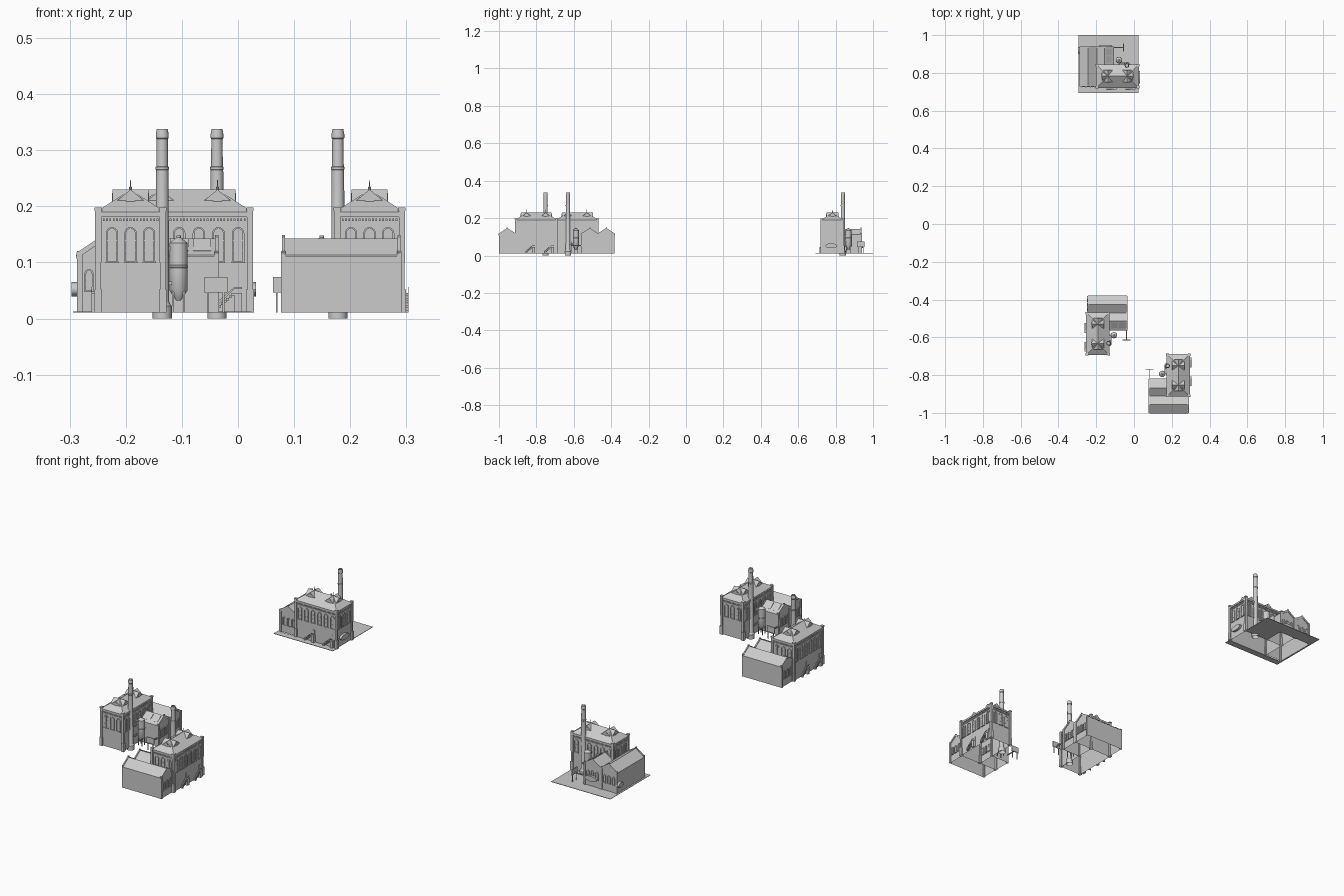
import bpy, bmesh
from math import pi, sin, cos
from mathutils import Matrix, Vector

if "Cube" in bpy.data.objects:
    bpy.data.objects.remove(bpy.data.objects["Cube"])

# Main hall footprint, base level and eaves (layout of the rear building)
X0, X1, Y0, Y1, B = -0.196, 0.0215, 0.725, 0.84, 0.011
CX, CY = (X0 + X1) / 2, (Y0 + Y1) / 2
T = Matrix.Translation
I = Matrix()

# The same building stands three times, turned by quarter turns
PLACES = [I,
          T((-0.974, -0.6685, 0)) @ Matrix.Rotation(-pi / 2, 4, 'Z'),
          T((1.017, -0.7135, 0)) @ Matrix.Rotation(pi / 2, 4, 'Z')]
TAGS = ["rear", "left", "right"]


def finish(bm, name, smooth=False, places=3):
    bmesh.ops.recalc_face_normals(bm, faces=bm.faces)
    me = bpy.data.meshes.new(name)
    bm.to_mesh(me)
    bm.free()
    for i in range(places):
        ob = bpy.data.objects.new(f"{name}_{TAGS[i]}", me)
        ob.matrix_world = PLACES[i]
        bpy.context.collection.objects.link(ob)
    if smooth:
        bpy.ops.object.select_all(action='DESELECT')
        ob.select_set(True)
        bpy.context.view_layer.objects.active = ob
        bpy.ops.object.shade_smooth_by_angle(angle=0.6)


def box(bm, x0, x1, y0, y1, z0, z1, m=I, open_base=False):
    prism(bm, [(x0, z0), (x1, z0), (x1, z1), (x0, z1)], y0, y1, m, open_base)


def prism(bm, prof, y0, y1, m=I, open_base=False):
    """Extrude an (x, z) outline along y."""
    a, b = ([bm.verts.new(m @ Vector((x, y, z))) for x, z in prof] for y in (y0, y1))
    bm.faces.new(a)
    bm.faces.new(b)
    n = len(prof)
    for i in range(1 if open_base else 0, n):
        j = (i + 1) % n
        bm.faces.new((a[i], a[j], b[j], b[i]))


def lathe(bm, x, y, prof, n=24):
    """Turn an (r, z) profile around a vertical axis."""
    rings = [[bm.verts.new((x + r * cos(2 * pi * i / n), y + r * sin(2 * pi * i / n), z))
              for i in range(n)] for r, z in prof]
    for a, b in zip(rings, rings[1:]):
        for i in range(n):
            j = (i + 1) % n
            bm.faces.new((a[i], a[j], b[j], b[i]))
    bm.faces.new(rings[-1])


def arch(w, z0, z1, n=8):
    return [(-w, z0)] + [(-w * cos(pi * i / n), z1 - w + w * sin(pi * i / n))
                         for i in range(n + 1)] + [(w, z0)]


def window(bm, m, w, z0, z1, f=0.003, d=0.003):
    """Raised arched frame with glazing bars."""
    o, k = arch(w, z0, z1), arch(w - f, z0, z1 - f)
    L = [[bm.verts.new(m @ Vector((x, y, z))) for x, z in p]
         for p, y in ((o, 0), (o, -d), (k, -d), (k, 0))]
    for a, b in zip(L, L[1:]):
        for i in range(len(o) - 1):
            bm.faces.new((a[i], a[i + 1], b[i + 1], b[i]))
    box(bm, -0.0006, 0.0006, -0.001, 0, z0, z1 - f, m)
    for t in (0.3, 0.6):
        z = z0 + t * (z1 - z0)
        box(bm, -w + f, w - f, -0.001, 0, z, z + 0.001, m)
    box(bm, -w - 0.001, w + 0.001, -0.004, 0, z0 - 0.003, z0, m)


# Each wall: local x along the wall, local -y outwards
LX, LY = X1 - X0, Y1 - Y0
WALLS = [(T((CX, Y0, 0)), LX, 6),
         (T((X1, CY, 0)) @ Matrix.Rotation(pi / 2, 4, 'Z'), LY, 3),
         (T((CX, Y1, 0)) @ Matrix.Rotation(pi, 4, 'Z'), LX, 6),
         (T((X0, CY, 0)) @ Matrix.Rotation(-pi / 2, 4, 'Z'), LY, 3)]

# Main hall shell, corner piers
bm = bmesh.new()
box(bm, X0, X1, Y0, Y1, B, 0.19, open_base=True)
finish(bm, "hall_walls")
bm = bmesh.new()
for x in (X0, X1):
    for y in (Y0, Y1):
        box(bm, x - .0055, x + .0055, y - .0055, y + .0055, 0.1, 0.196, open_base=True)
        box(bm, x - .007, x + .007, y - .007, y + .007, B, 0.052, open_base=True)
        box(bm, x - .005, x + .005, y - .005, y + .005, 0.052, 0.1)
        box(bm, x - .0065, x + .0065, y - .0065, y + .0065, 0.192, 0.198)
finish(bm, "corner_piers")

# Tall arched windows, dentil course and cornice on every wall
win, trim = bmesh.new(), bmesh.new()
for m, L, n in WALLS:
    pitch = 0.035 if n == 6 else 0.033
    for i in range(n):
        window(win, m @ T(((i - (n - 1) / 2) * pitch, 0, 0)), 0.011, 0.102, 0.163)
    box(trim, -L / 2, L / 2, -0.004, 0, 0.181, 0.19, m)
    box(trim, -L / 2, L / 2, -0.002, 0, 0.169, 0.172, m)
    k = int(L / 0.006)
    for i in range(k):
        x = (i - (k - 1) / 2) * 0.006
        box(trim, x - .0015, x + .0015, -0.003, 0, 0.174, 0.178, m)
finish(win, "arched_windows")
finish(trim, "cornice")

# Hipped roof with gabled dormers on three sides of each end
bm = bmesh.new()
e = 0.004
R0, R1, RZ = X0 + 0.058, X1 - 0.058, 0.23
c = [bm.verts.new(v) for v in ((X0 - e, Y0 - e, .19), (X1 + e, Y0 - e, .19), (X1 + e, Y1 + e, .19),
                               (X0 - e, Y1 + e, .19), (R0, CY, RZ), (R1, CY, RZ))]
for f in ((0, 1, 5, 4), (1, 2, 5), (2, 3, 4, 5), (3, 0, 4)):
    bm.faces.new([c[i] for i in f])
finish(bm, "hall_roof")
bm = bmesh.new()
for x, turns in ((R0, (0, 2, 3)), (R1, (0, 1, 2))):
    for t in turns:
        m = T((x, CY, 0)) @ Matrix.Rotation(t * pi / 2, 4, 'Z')
        prism(bm, [(-.024, .21), (.024, .21), (0, RZ)], -0.032, 0, m)
        prism(bm, arch(0.008, 0.208, 0.224), -0.033, -0.031, m)
    lathe(bm, x, CY, [(.0025, .229), (.0025, .234), (.0008, .236), (.0005, .247)], 8)
finish(bm, "roof_dormers")

# Two gabled sheds: (x0, x1, ridge x, y0, y1)
SHEDS = [(-0.286, -0.197, -0.243, 0.73, 0.936), (-0.197, -0.108, -0.155, 0.84, 0.936)]
EZ, PZ = 0.112, 0.143
walls, roofs, cop, wins = (bmesh.new() for _ in range(4))
for x0, x1, r, y0, y1 in SHEDS:
    prism(walls, [(x0, B), (x1, B), (x1, EZ), (r, PZ - .003), (x0, EZ)], y0, y1, open_base=True)
    prism(roofs, [(x0 - .003, EZ - .002), (r, PZ - .004), (x1 + .003, EZ - .002),
                  (x1 + .003, EZ + .001), (r, PZ), (x0 - .003, EZ + .001)], y0, y1)
    for y in (y0, y1):
        prism(cop, [(x0 - .002, EZ - .006), (r, PZ - .006), (x1 + .002, EZ - .006),
                    (x1 + .002, EZ + .005), (r, PZ + .004), (x0 - .002, EZ + .005)], y - .003, y + .003)
        for x in (x0 + .004, x1 - .004):
            box(cop, x - .005, x + .005, y - .004, y + .004, B, EZ + .008, open_base=True)
        box(cop, r - .003, r + .003, y - .003, y + .003, PZ, PZ + .006)
    for m in (T((0, y0, 0)), T((0, y1, 0)) @ Matrix.Rotation(pi, 4, 'Z')):
        for dx in (-.024, 0, .024):
            s = 1 if m[0][0] > 0 else -1
            window(wins, m @ T((s * (x0 + x1) / 2 + dx, 0, 0)), 0.008, 0.05, 0.088)
for y in (0.87, 0.91):  # raised skylight on the inner slope
    prism(roofs, [(-.147, .143), (-.118, .121), (-.118, .117), (-.147, .137)], y - .016, y + .016)
finish(walls, "shed_walls")
finish(roofs, "shed_roofs")
finish(cop, "shed_copings")
finish(wins, "shed_windows")

# Tapered chimney with footing, bands and crown
bm = bmesh.new()
lathe(bm, -0.0375, 0.839, [(.017, 0), (.017, .022), (.014, .026), (.0122, .03), (.0112, .265), (.012, .266),
                           (.012, .27), (.0105, .271), (.01, .32), (.0115, .322), (.0115, .328),
                           (.0095, .338), (.007, .338), (.007, .325)])
finish(bm, "chimney", True)

# Yard silo on legs, and its outlet pipe
bm = bmesh.new()
tx, ty = -0.08, 0.868
lathe(bm, tx, ty, [(.004, .032), (.016, .05), (.016, .09), (.0168, .091), (.0168, .094), (.016, .095),
                   (.016, .135), (.004, .144), (.004, .148)])
finish(bm, "silo", True)
bm = bmesh.new()
for i in range(4):
    a = pi / 4 + i * pi / 2
    x, y = tx + .014 * cos(a), ty + .014 * sin(a)
    box(bm, x - .0015, x + .0015, y - .0015, y + .0015, B, .075)
box(bm, tx - .003, tx + .003, Y1, ty, .12, .128)
box(bm, tx, -0.04, ty - .018, ty - .012, .06, .066)
finish(bm, "silo_legs_and_pipes")

# Walkway out of the shed corner with a cross panel on posts
bm = bmesh.new()
box(bm, -0.108, -0.055, .932, .936, .05, .055)
box(bm, -0.057, -0.053, .914, .955, .046, .074)
for y in (.92, .948):
    box(bm, -0.0565, -0.0535, y - .0015, y + .0015, B, .05)
finish(bm, "yard_gantry")

# Entrance stairs along the front wall
bm = bmesh.new()
for sx, n in ((-0.145, 8), (-0.045, 8)):
    for i in range(n):
        x = sx + i * .0048
        box(bm, x, x + .005, Y0 - .012, Y0, B + i * .0043, B + (i + 1) * .0043)
    px = sx + n * .0048
    box(bm, px, px + .014, Y0 - .012, Y0, B, B + n * .0043, open_base=True)
    prism(bm, [(sx, B + .004), (sx, B + .012), (px, .056), (px + .014, .056), (px + .014, .053),
               (px, .053)], Y0 - .012, Y0 - .011)
    box(bm, px + .002, px + .012, Y0 - .002, Y0, .045, .07)
finish(bm, "entrance_stairs")

# Only the rear building: yard paving around the footprint
bm = bmesh.new()
for a in ((-.294, .024, .693, Y0), (-.108, .024, Y1, 1.0), (-.294, -.108, .936, 1.0),
          (-.294, -.286, Y0, .936)):
    box(bm, *a, .0105, .0125)
finish(bm, "yard_paving", places=1)

# Only the rear building: blank oval wall plaques
bm = bmesh.new()
for m, w in ((T((X1, .777, .052)) @ Matrix.Rotation(pi / 2, 4, 'Z'), .032),
             (T((-.286, .92, .052)) @ Matrix.Rotation(-pi / 2, 4, 'Z'), .018),
             (T((-.15, .936, .052)) @ Matrix.Rotation(pi, 4, 'Z'), .032)):
    prism(bm, [(w * cos(i * pi / 12), .013 * sin(i * pi / 12)) for i in range(24)], -.011, 0, m)
finish(bm, "wall_plaques", places=1)
